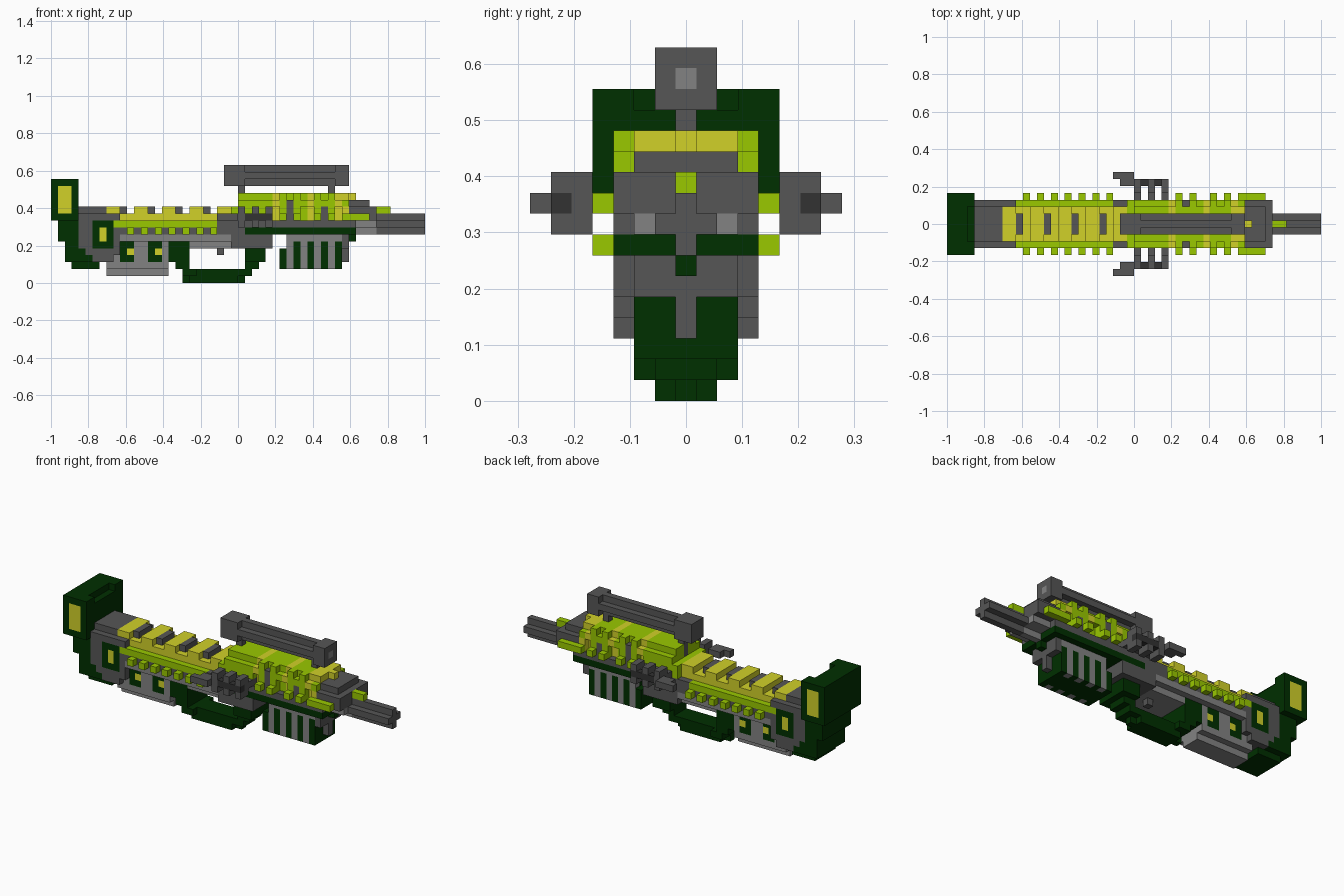
import bpy
import bmesh
from mathutils import Vector

if "Cube" in bpy.data.objects:
    bpy.data.objects.remove(bpy.data.objects["Cube"], do_unlink=True)

UNIT = 2 / 54
COLOURS = {
    "dark green": (0, .029, 0), "lime": (.32, .58, 0), "yellow": (.64, .64, .022),
    "gray": (.093, .093, .093), "light gray": (.225, .225, .225), "charcoal": (.032, .032, .032),
}
names = list(COLOURS)
materials = []
for name, rgb in COLOURS.items():
    m = bpy.data.materials.new(name)
    m.use_nodes = True
    m.diffuse_color = (*rgb, 1)
    shader = next(n for n in m.node_tree.nodes if n.type == "BSDF_PRINCIPLED")
    shader.inputs["Base Color"].default_value = (*rgb, 1)
    shader.inputs["Roughness"].default_value = 0.9
    materials.append(m)

cells = {}


def fill(part, colour, xs, ys, zs):
    """Fill blocks, mirrored across y; later fills replace earlier ones."""
    for x in range(*xs):
        for y in range(ys[0], ys[1] + 1):
            for z in range(*zs):
                for side in (-y, y):
                    cells[x, side, z] = (part, names.index(colour))


def carve(xs, ys, zs):
    """Remove blocks, mirrored across y."""
    for x in range(*xs):
        for y in range(ys[0], ys[1] + 1):
            for z in range(*zs):
                cells.pop((x, y, z), None)
                cells.pop((x, -y, z), None)


def paint(colour, xs, ys, zs):
    """Recolour existing blocks only."""
    for (x, y, z), (part, _) in list(cells.items()):
        if xs[0] <= x < xs[1] and ys[0] <= abs(y) <= ys[1] and zs[0] <= z < zs[1]:
            cells[x, y, z] = (part, names.index(colour))


# Stock: stepped heel and butt plate with a side window
fill("stock", "dark green", (1, 5), (0, 3), (6, 10))
fill("stock", "dark green", (2, 6), (0, 3), (4, 7))
fill("stock", "dark green", (2, 7), (0, 3), (3, 4))
fill("stock", "dark green", (3, 7), (0, 2), (2, 3))
fill("butt_plate", "dark green", (0, 4), (0, 4), (9, 15))
carve((3, 4), (0, 2), (14, 15))
paint("yellow", (1, 3), (4, 4), (10, 14))

# Rear body with a rounded side disc and port
fill("rear_body", "gray", (5, 27), (0, 2), (5, 10))
fill("rear_body", "gray", (4, 10), (3, 3), (5, 10))
fill("rear_body", "gray", (5, 10), (0, 3), (4, 5))
fill("rear_body", "gray", (6, 9), (0, 3), (3, 4))
fill("rear_body", "gray", (4, 8), (0, 2), (10, 11))
fill("rear_body", "gray", (8, 27), (3, 3), (7, 8))
fill("rear_body", "light gray", (10, 26), (3, 3), (6, 7))
fill("rear_body", "light gray", (10, 26), (0, 2), (5, 6))
fill("lower_body", "light gray", (9, 17), (0, 2), (2, 5))
fill("lower_body", "light gray", (8, 17), (0, 2), (2, 3))
fill("lower_body", "light gray", (8, 17), (0, 1), (1, 2))
paint("dark green", (6, 9), (3, 3), (5, 9))
paint("yellow", (7, 8), (3, 3), (6, 8))
for x in (10, 14):
    paint("dark green", (x, x + 2), (2, 2), (3, 6))
    paint("yellow", (x + 1, x + 2), (2, 2), (4, 5))

# Ribbed rear barrel: yellow spine, lime rail, side teeth, top blocks
fill("rear_spine", "yellow", (8, 27), (0, 2), (9, 10))
fill("rear_rail", "lime", (9, 27), (3, 3), (8, 9))
for x in range(11, 25, 2):
    fill("rear_teeth", "lime", (x, x + 1), (3, 4), (7, 8))
for x in range(8, 25, 4):
    fill("top_blocks", "yellow", (x, x + 2), (0, 2), (10, 11))
    fill("top_blocks", "gray", (x + 2, x + 3), (0, 1), (10, 11))

# Trigger guard: wide rear post, slim rounded floor, stepped front post
fill("trigger_guard", "dark green", (17, 20), (0, 2), (3, 6))
fill("trigger_guard", "dark green", (18, 20), (0, 2), (2, 3))
fill("trigger_guard", "dark green", (19, 21), (2, 2), (1, 2))
fill("trigger_guard", "dark green", (19, 29), (0, 1), (1, 2))
fill("trigger_guard", "dark green", (19, 28), (0, 0), (0, 1))
fill("trigger_guard", "dark green", (20, 27), (1, 1), (0, 1))
fill("trigger_guard", "dark green", (28, 30), (0, 1), (2, 4))
fill("trigger_guard", "dark green", (28, 31), (0, 2), (3, 5))
fill("trigger", "gray", (24, 25), (0, 0), (4, 5))

# Receiver joining the rear and front halves
fill("receiver", "gray", (24, 33), (0, 3), (7, 9))
fill("receiver", "gray", (26, 32), (0, 3), (5, 7))
fill("receiver", "light gray", (34, 42), (0, 2), (6, 7))
fill("receiver", "gray", (42, 43), (0, 2), (6, 7))
fill("receiver", "gray", (28, 44), (0, 3), (8, 9))
fill("green_band", "dark green", (28, 44), (0, 3), (7, 8))
fill("green_band", "dark green", (43, 44), (0, 0), (6, 7))

# Striped magazine
fill("magazine", "dark green", (33, 42), (0, 2), (2, 5))
fill("magazine", "dark green", (34, 42), (0, 2), (5, 6))
for x in range(34, 41, 2):
    paint("light gray", (x, x + 1), (2, 2), (2, 6))
fill("magazine_front", "gray", (42, 43), (0, 0), (3, 5))
fill("magazine_front", "gray", (42, 43), (0, 2), (5, 6))

# Upper housing: bevelled lime shell with yellow bands over a recessed side
fill("upper_housing", "lime", (26, 43), (0, 3), (9, 11))
fill("upper_housing", "lime", (27, 43), (0, 3), (11, 12))
fill("upper_housing", "lime", (27, 43), (0, 2), (12, 13))
carve((32, 42), (3, 3), (9, 11))
for x, end in ((32, 33), (37, 38), (41, 43)):
    paint("yellow", (x, end), (0, 3), (9, 13))
paint("lime", (42, 43), (3, 3), (11, 12))
paint("gray", (27, 32), (3, 3), (9, 10))

# Lime fins in pairs with a gray strut between each pair
for x, end, top in ((33, 36, 12), (38, 41, 11)):
    for fin in (x, end - 1):
        fill("front_teeth", "lime", (fin, fin + 1), (3, 3), (9, 13))
        fill("front_teeth", "lime", (fin, fin + 1), (4, 4), (9, 10))
    fill("side_struts", "gray", (x + 1, end - 1), (3, 3), (9, top))

# Muzzle shroud and cross-section barrel
fill("shroud", "gray", (43, 47), (0, 3), (9, 11))
fill("shroud", "gray", (43, 46), (0, 2), (11, 12))
fill("shroud", "light gray", (44, 47), (0, 2), (8, 9))
fill("shroud", "light gray", (44, 47), (0, 0), (7, 8))
fill("shroud_tip", "yellow", (43, 44), (0, 0), (12, 13))
fill("shroud_fins", "lime", (42, 46), (4, 4), (9, 10))
fill("barrel", "gray", (47, 54), (0, 0), (7, 10))
fill("barrel", "gray", (47, 54), (1, 1), (8, 9))
fill("barrel_sight", "lime", (47, 49), (0, 0), (10, 11))

# Scope on two posts
fill("scope", "gray", (25, 43), (0, 0), (14, 17))
fill("scope", "gray", (25, 43), (1, 1), (15, 16))
for x, end in ((25, 28), (41, 43)):
    fill("scope", "gray", (x, end), (0, 1), (14, 17))
paint("light gray", (42, 43), (0, 0), (15, 16))
for x in (27, 40):
    fill("scope_posts", "gray", (x, x + 1), (0, 0), (13, 14))
paint("gray", (27, 28), (0, 0), (11, 13))

# Side handles on three bars each
for x in (27, 29, 31):
    fill("side_handles", "gray", (x, x + 1), (4, 6), (9, 10))
    fill("side_handles", "gray", (x, x + 1), (5, 6), (8, 11))
fill("side_handles", "charcoal", (28, 32), (6, 6), (9, 10))
fill("side_handles", "gray", (25, 27), (6, 6), (9, 10))
fill("side_handles", "gray", (24, 27), (7, 7), (9, 10))

# Turn each part's exposed block faces into a mesh
AXES = [Vector((1, 0, 0)), Vector((0, 1, 0)), Vector((0, 0, 1))]
origin = Vector((-27, -.5, 0))
for part in sorted({p for p, _ in cells.values()}):
    bm = bmesh.new()
    for cell, (owner, colour) in cells.items():
        if owner != part:
            continue
        centre = Vector(cell) + origin + Vector((.5, .5, .5))
        for i, axis in enumerate(AXES):
            u, v = AXES[(i + 1) % 3] / 2, AXES[(i + 2) % 3] / 2
            for s in (-1, 1):
                if tuple(int(c) for c in Vector(cell) + axis * s) in cells:
                    continue
                mid = centre + axis * s / 2
                ring = [mid - u - v, mid + u - v, mid + u + v, mid - u + v]
                face = bm.faces.new([bm.verts.new(p * UNIT) for p in ring[::s]])
                face.material_index = colour
    bmesh.ops.remove_doubles(bm, verts=bm.verts, dist=UNIT / 100)
    mesh = bpy.data.meshes.new(part)
    bm.to_mesh(mesh)
    bm.free()
    for m in materials:
        mesh.materials.append(m)
    bpy.context.collection.objects.link(bpy.data.objects.new(part, mesh))
